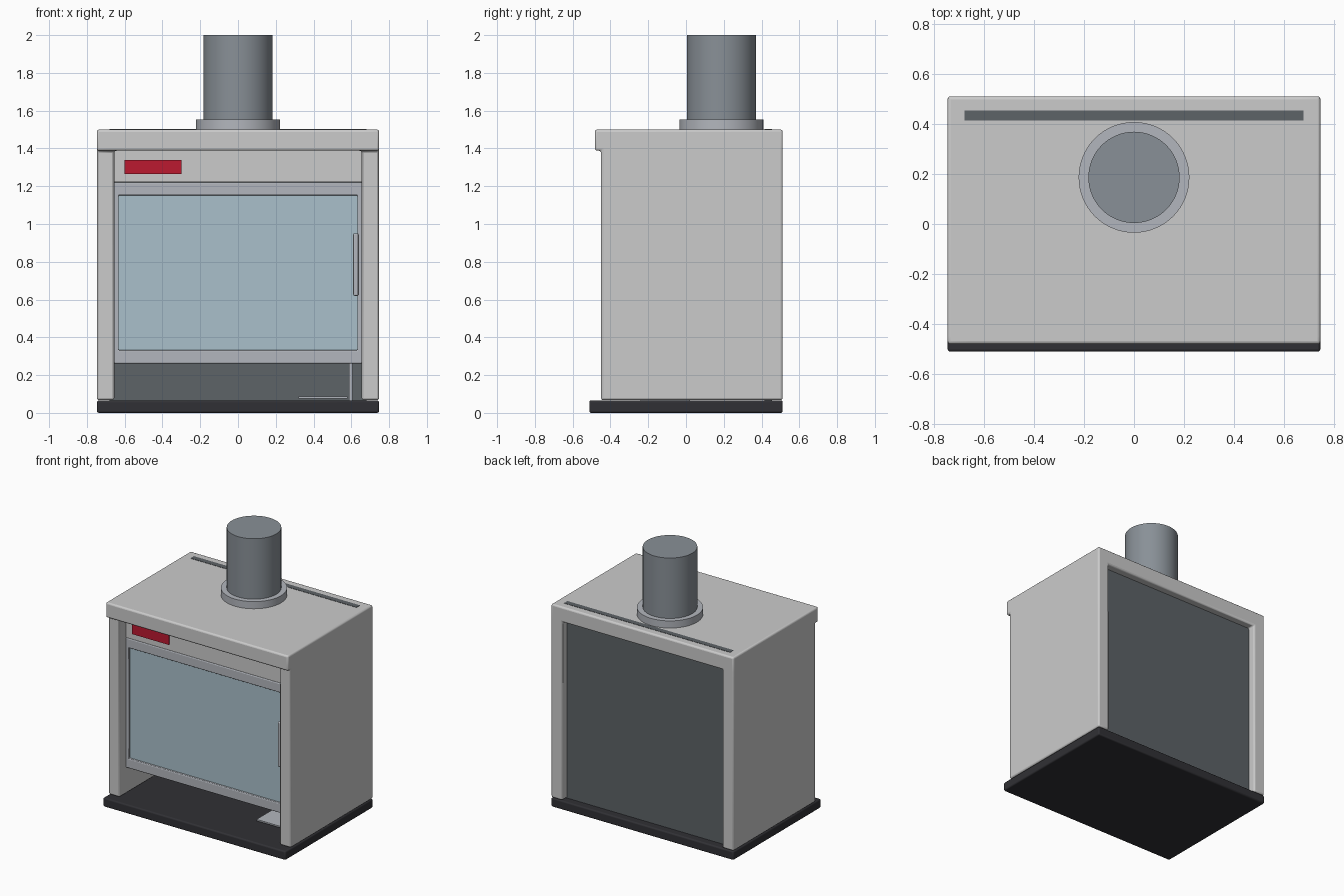
import bpy, bmesh, math

if "Cube" in bpy.data.objects:
    bpy.data.objects.remove(bpy.data.objects["Cube"])


def material(name, rgb):
    m = bpy.data.materials.new(name)
    m.diffuse_color = (*rgb, 1)
    m.use_nodes = True
    m.node_tree.nodes["Principled BSDF"].inputs["Base Color"].default_value = m.diffuse_color
    return m


DARK = material("black_iron", (0.03, 0.03, 0.035))
PANEL = material("dark_steel", (0.11, 0.125, 0.135))
PIPE = material("pipe_steel", (0.25, 0.28, 0.31))
TRIM = material("trim_steel", (0.45, 0.47, 0.51))
GLASS = material("glass", (0.4, 0.53, 0.6))
RED = material("red", (0.5, 0.01, 0.03))


def finish(name, bm, mat=None, bevel=0.0):
    bmesh.ops.recalc_face_normals(bm, faces=bm.faces)
    me = bpy.data.meshes.new(name)
    bm.to_mesh(me)
    bm.free()
    ob = bpy.data.objects.new(name, me)
    bpy.context.collection.objects.link(ob)
    if mat:
        me.materials.append(mat)
    if bevel:
        mod = ob.modifiers.new("Bevel", "BEVEL")
        mod.width, mod.segments = bevel, 3
        mod.limit_method = "ANGLE"
    bpy.context.view_layer.objects.active = ob
    ob.select_set(True)
    bpy.ops.object.shade_smooth_by_angle(angle=math.radians(35))
    ob.select_set(False)
    return ob


def box(name, x, y, z, mat=None, bevel=0.0):
    bm = bmesh.new()
    bmesh.ops.create_cube(bm, size=1)
    for v in bm.verts:
        v.co = [(a + b) / 2 + c * (b - a) for (a, b), c in zip((x, y, z), v.co)]
    return finish(name, bm, mat, bevel)


def cylinder(name, radius, y, z0, z1, mat, bevel=0.0):
    bm = bmesh.new()
    bmesh.ops.create_cone(bm, cap_ends=True, segments=64, radius1=radius,
                          radius2=radius, depth=z1 - z0)
    bmesh.ops.translate(bm, verts=bm.verts, vec=(0, y, (z0 + z1) / 2))
    return finish(name, bm, mat, bevel)


def extrude(bm, faces, dy):
    ext = bmesh.ops.extrude_face_region(bm, geom=faces)["geom"]
    bmesh.ops.translate(bm, verts=[g for g in ext if isinstance(g, bmesh.types.BMVert)],
                        vec=(0, dy, 0))
    return [g for g in ext if isinstance(g, bmesh.types.BMFace)]


def shell():
    """Sides and top as one arch, with the top pulled forward into a lip."""
    bm = bmesh.new()
    xs, zs = (-0.747, -0.655, 0.655, 0.747), (0.068, 1.388, 1.5)
    g = [[bm.verts.new((x, 0.512, z)) for x in xs] for z in zs]
    cells = [(0, 0), (0, 2), (1, 0), (1, 1), (1, 2)]
    faces = [bm.faces.new((g[r][c], g[r][c + 1], g[r + 1][c + 1], g[r + 1][c]))
             for r, c in cells]
    bm.verts.ensure_lookup_table()
    for v in [v for v in bm.verts if not v.link_faces]:
        bm.verts.remove(v)
    front = extrude(bm, faces, -0.962)
    top = [f for f in front if f.calc_center_median().z > 1.388]
    extrude(bm, top, -0.032)
    # drop faces left inside by the lip extrusion
    bmesh.ops.delete(bm, geom=[f for f in top if f.is_valid], context="FACES_ONLY")
    return finish("stove_shell", bm, None, 0.012)


def frame(name, outer, inner, y0, y1, mat, bevel):
    """Rectangular ring; outer and inner are (half width, z low, z high)."""
    bm = bmesh.new()
    rings = [[bm.verts.new((x, y1, z)) for x, z in ((-w, a), (w, a), (w, b), (-w, b))]
             for w, a, b in (outer, inner)]
    o, i = rings
    faces = [bm.faces.new((o[k], o[(k + 1) % 4], i[(k + 1) % 4], i[k])) for k in range(4)]
    extrude(bm, faces, y0 - y1)
    return finish(name, bm, mat, bevel)


# Body
box("hearth_base", (-0.747, 0.747), (-0.512, 0.512), (0, 0.066), DARK, 0.01)
shell()
box("back_panel", (-0.68, 0.68), (0.415, 0.455), (0.066, 1.502), PANEL)

# Front
box("upper_front_panel", (-0.655, 0.655), (-0.372, -0.33), (1.223, 1.39))
box("red_plate", (-0.6, -0.3), (-0.38, -0.37), (1.265, 1.34), RED)
frame("door_frame", (0.655, 0.262, 1.221), (0.632, 0.332, 1.152), -0.376, -0.325, TRIM, 0.005)
box("door_glass", (-0.634, 0.634), (-0.358, -0.335), (0.33, 1.154), GLASS)
box("door_handle", (0.61, 0.637), (-0.41, -0.37), (0.62, 0.95), TRIM, 0.006)

# Air control bracket under the door
box("bracket_plate", (0.32, 0.58), (-0.24, 0.02), (0.076, 0.087), TRIM)
box("bracket_upright", (0.587, 0.605), (-0.24, 0.02), (0.066, 0.27), TRIM)

# Flue
cylinder("flue_collar", 0.222, 0.187, 1.495, 1.553, TRIM)
cylinder("flue_pipe", 0.183, 0.187, 1.5, 2.0, PIPE)
